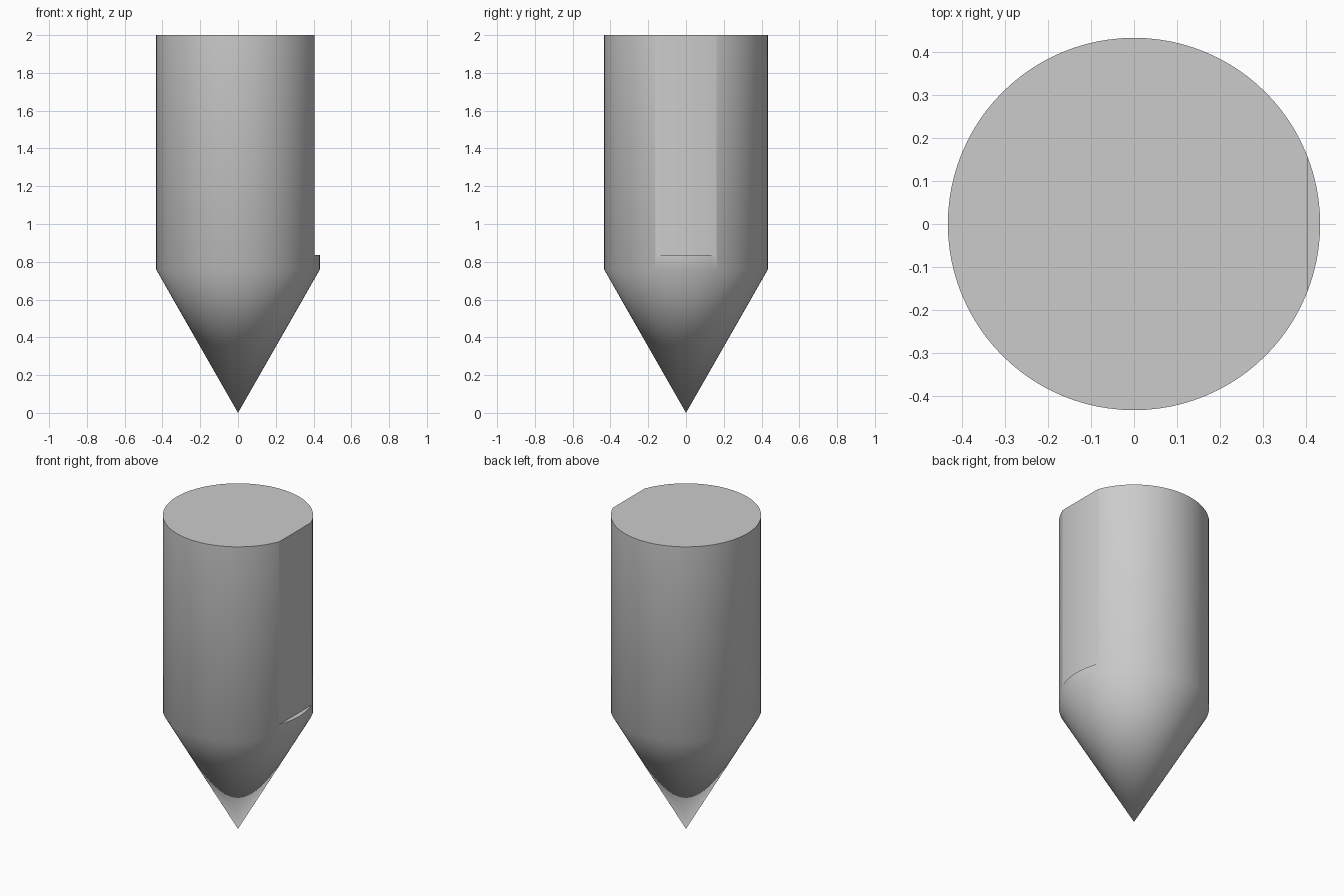
import bpy, bmesh, math

default_cube = bpy.data.objects.get("Cube")
if default_cube:
    bpy.data.objects.remove(default_cube, do_unlink=True)

RADIUS, SHOULDER, TOP = 0.434, 0.76, 2.0
FLAT_X, LEDGE = 0.404, 0.835
SEGMENTS = 96

grey = bpy.data.materials.new("plain grey")
grey.use_nodes = True
colour = (0.6, 0.6, 0.6, 1)
grey.diffuse_color = colour
grey.node_tree.nodes["Principled BSDF"].inputs["Base Color"].default_value = colour


def ring(bm, radius, z):
    angles = [math.tau * i / SEGMENTS for i in range(SEGMENTS)]
    return [bm.verts.new((radius * math.cos(a), radius * math.sin(a), z)) for a in angles]


# Pointed round body: cone tip, straight wall and flat top
bm = bmesh.new()
tip = bm.verts.new((0, 0, 0))
low, high = ring(bm, RADIUS, SHOULDER), ring(bm, RADIUS, TOP)
for i in range(SEGMENTS):
    j = (i + 1) % SEGMENTS
    bm.faces.new((tip, low[j], low[i]))
    bm.faces.new((low[i], low[j], high[j], high[i]))
bm.faces.new(high)
mesh = bpy.data.meshes.new("pointed_body")
bm.to_mesh(mesh)
bm.free()
mesh.materials.append(grey)
body = bpy.data.objects.new("pointed_body", mesh)
bpy.context.collection.objects.link(body)

# Cutter for the flat side, leaving a thin ledge above the cone
bpy.ops.mesh.primitive_cube_add(size=2, location=(FLAT_X + 1, 0, LEDGE + 1))
cutter = bpy.context.object
cutter.name = "flat_side_cutter"
cutter.scale.z = 1.0
cutter.location.z = LEDGE + 1
cutter.hide_render = True
cutter.data.materials.append(grey)

cut = body.modifiers.new("flat_side", 'BOOLEAN')
cut.operation = 'DIFFERENCE'
cut.solver = 'EXACT'
cut.object = cutter

bpy.ops.object.select_all(action='DESELECT')
body.select_set(True)
bpy.context.view_layer.objects.active = body
bpy.ops.object.modifier_apply(modifier=cut.name)
bpy.data.objects.remove(cutter, do_unlink=True)

# Smooth round wall, crisp rim and ledge
bpy.ops.object.shade_smooth_by_angle(angle=math.radians(30))
